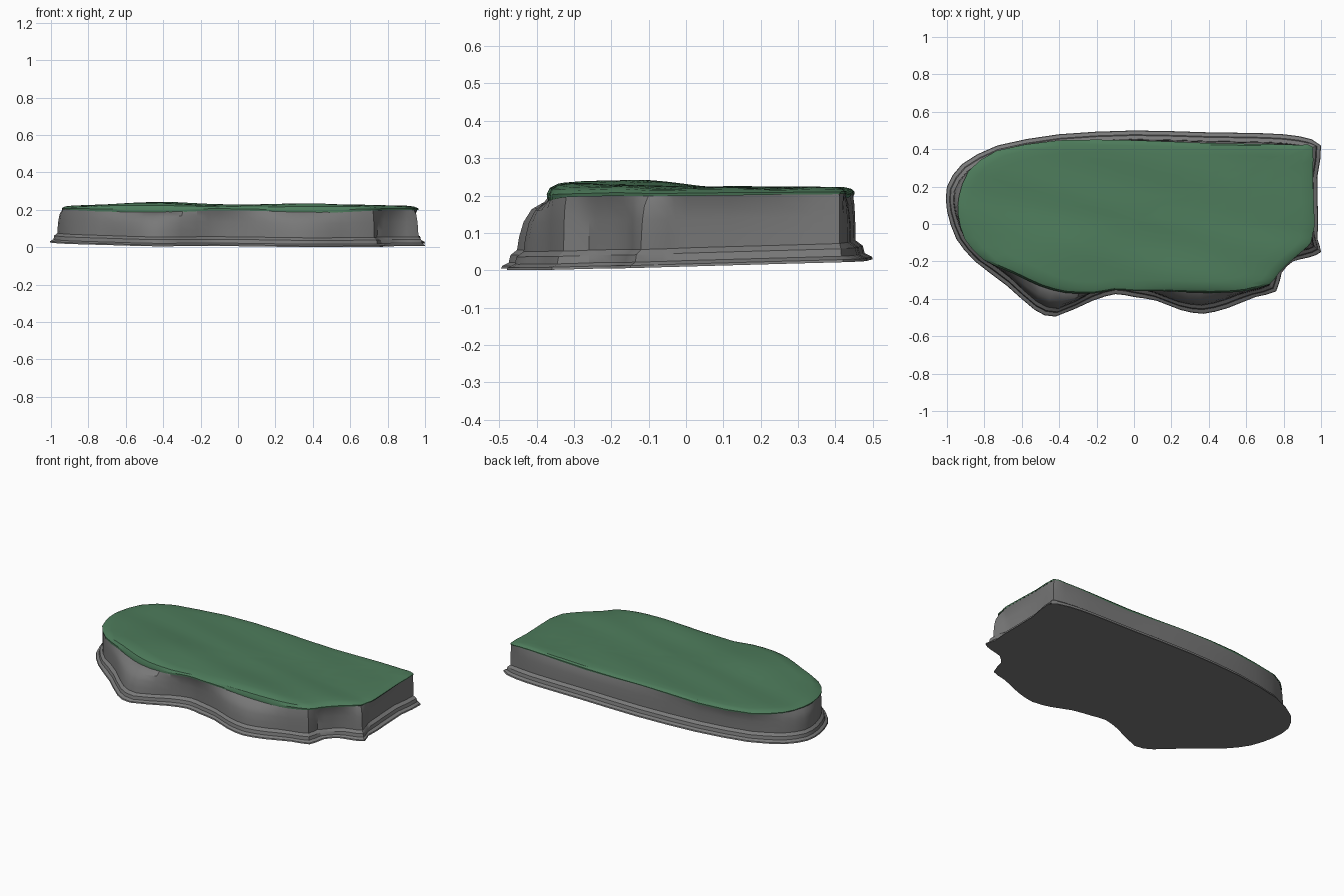
import bpy
import bmesh
import math
from mathutils import Vector

cube = bpy.data.objects.get("Cube")
if cube:
    bpy.data.objects.remove(cube, do_unlink=True)


def make_material(name, colour):
    mat = bpy.data.materials.new(name)
    mat.use_nodes = True
    mat.diffuse_color = colour
    mat.node_tree.nodes["Principled BSDF"].inputs["Base Color"].default_value = colour
    return mat


stone = make_material("grey stone", (0.19, 0.19, 0.19, 1))
turf = make_material("green turf", (0.075, 0.2, 0.105, 1))

# Ground outline and matching turf outline, clockwise from the left end
GROUND = [(-1, .2), (-.92, .32), (-.73, .42), (-.4, .48), (0, .5), (.4, .49), (.7, .485),
          (.88, .47), (1, .42), (.98, .25), (.985, 0), (.98, -.08), (1, -.15), (.93, -.18),
          (.85, -.2), (.79, -.26), (.76, -.36), (.65, -.39), (.5, -.45), (.37, -.48),
          (.25, -.46), (.12, -.41), (0, -.39), (-.1, -.375), (-.22, -.41), (-.42, -.495),
          (-.53, -.46), (-.68, -.33), (-.85, -.2), (-.95, -.08), (-1, .07)]
RIM = [(-.93, .15), (-.88, .28), (-.73, .39), (-.4, .445), (0, .445), (.4, .43), (.7, .425),
       (.88, .42), (.95, .41), (.95, .25), (.96, 0), (.95, -.05), (.94, -.1), (.9, -.14),
       (.83, -.2), (.77, -.26), (.72, -.32), (.6, -.355), (.48, -.365), (.35, -.365),
       (.22, -.36), (.1, -.355), (0, -.355), (-.1, -.35), (-.22, -.37), (-.37, -.365),
       (-.5, -.33), (-.65, -.26), (-.8, -.19), (-.9, -.08), (-.935, .05)]


def refine(points):
    """Add one softly curved point between each pair of outline points."""
    pts = [Vector(p) for p in points]
    n = len(pts)
    out = []
    for i, p in enumerate(pts):
        q = pts[(i + 1) % n]
        before, after = pts[i - 1], pts[(i + 2) % n]
        out += [p, (p + q) * 0.55 - (before + after) * 0.05]
    return out


ground, rim = refine(GROUND), refine(RIM)


def base_height(p):
    return max(0, 0.016 + 0.028 * p.y - 0.006 * p.x)


def rim_height(p):
    return 0.198 + 0.006 * math.sin(7 * p.x + 2) + 0.01 * p.y


def turf_height(p):
    mound = 0.022 * math.exp(-((p.x + 0.45) / 0.3) ** 2 - ((p.y + 0.2) / 0.22) ** 2)
    swell = 0.012 * math.exp(-((p.x - 0.4) / 0.3) ** 2 - ((p.y + 0.25) / 0.15) ** 2)
    streak = 0.003 * math.sin(22 * (p.y + 0.3 * p.x))
    return 0.221 + mound + swell + streak


def loft(name, rings, material, cap_first, cap_last):
    """Skin a stack of equal closed rings, with optional flat caps."""
    bm = bmesh.new()
    loops = [[bm.verts.new(v) for v in ring] for ring in rings]
    n = len(loops[0])
    for low, high in zip(loops, loops[1:]):
        for i in range(n):
            j = (i + 1) % n
            bm.faces.new((low[i], low[j], high[j], high[i]))
    if cap_first:
        bm.faces.new(loops[0])
    if cap_last:
        last = loops[-1]
        centre = bm.verts.new(sum((v.co for v in last), Vector()) / n)
        for i in range(n):
            bm.faces.new((last[i], last[(i + 1) % n], centre))
    bmesh.ops.recalc_face_normals(bm, faces=bm.faces)
    if not cap_first:
        # Open turf shell: its crown must face up
        bm.faces.ensure_lookup_table()
        if bm.faces[-1].normal.z < 0:
            bmesh.ops.reverse_faces(bm, faces=bm.faces)
    mesh = bpy.data.meshes.new(name)
    bm.to_mesh(mesh)
    bm.free()
    mesh.materials.append(material)
    obj = bpy.data.objects.new(name, mesh)
    bpy.context.collection.objects.link(obj)
    bpy.ops.object.select_all(action="DESELECT")
    obj.select_set(True)
    bpy.context.view_layer.objects.active = obj
    bpy.ops.object.shade_smooth_by_angle(angle=math.radians(30))
    return obj


# Stone: thin spreading skirt, small step, then the cliff wall
FOOT = 0.046
inward = [(r - g).normalized() for g, r in zip(ground, rim)]
skirt = [(0, 0), (0.003, 0.007), (0.022, 0.016), (0.027, 0.036), (FOOT, 0.05)]
stone_rings = []
for inset, lift in skirt:
    ring = []
    for g, d in zip(ground, inward):
        ring.append((*(g + d * inset), base_height(g) + lift))
    stone_rings.append(ring)

wall = [(0.06, 0.25), (0.2, 0.55), (0.45, 0.8), (1, 1)]
for lean, rise in wall:
    ring = []
    for g, r, d in zip(ground, rim, inward):
        foot = g + d * FOOT
        low = base_height(g) + 0.05
        ring.append((*foot.lerp(r, lean), low + (rim_height(r) - low) * rise))
    stone_rings.append(ring)
loft("stone_cliff", stone_rings, stone, True, True)

# Turf: a lip hanging just over the cliff, rounding into an uneven crown
CENTRE = Vector((0, 0.03))
turf_rings = []
crown = [(1.004, -0.15), (1.006, 0.25), (0.985, 0.7), (0.94, 0.93)]
crown += [(k / 10, 1) for k in (8.5, 7.2, 5.8, 4.4, 3, 1.5)]
for scale, rise in crown:
    ring = []
    for r in rim:
        p = CENTRE + (r - CENTRE) * scale
        low = rim_height(r)
        ring.append((*p, low + (turf_height(p) - low) * rise))
    turf_rings.append(ring)
loft("turf_top", turf_rings, turf, False, True)
